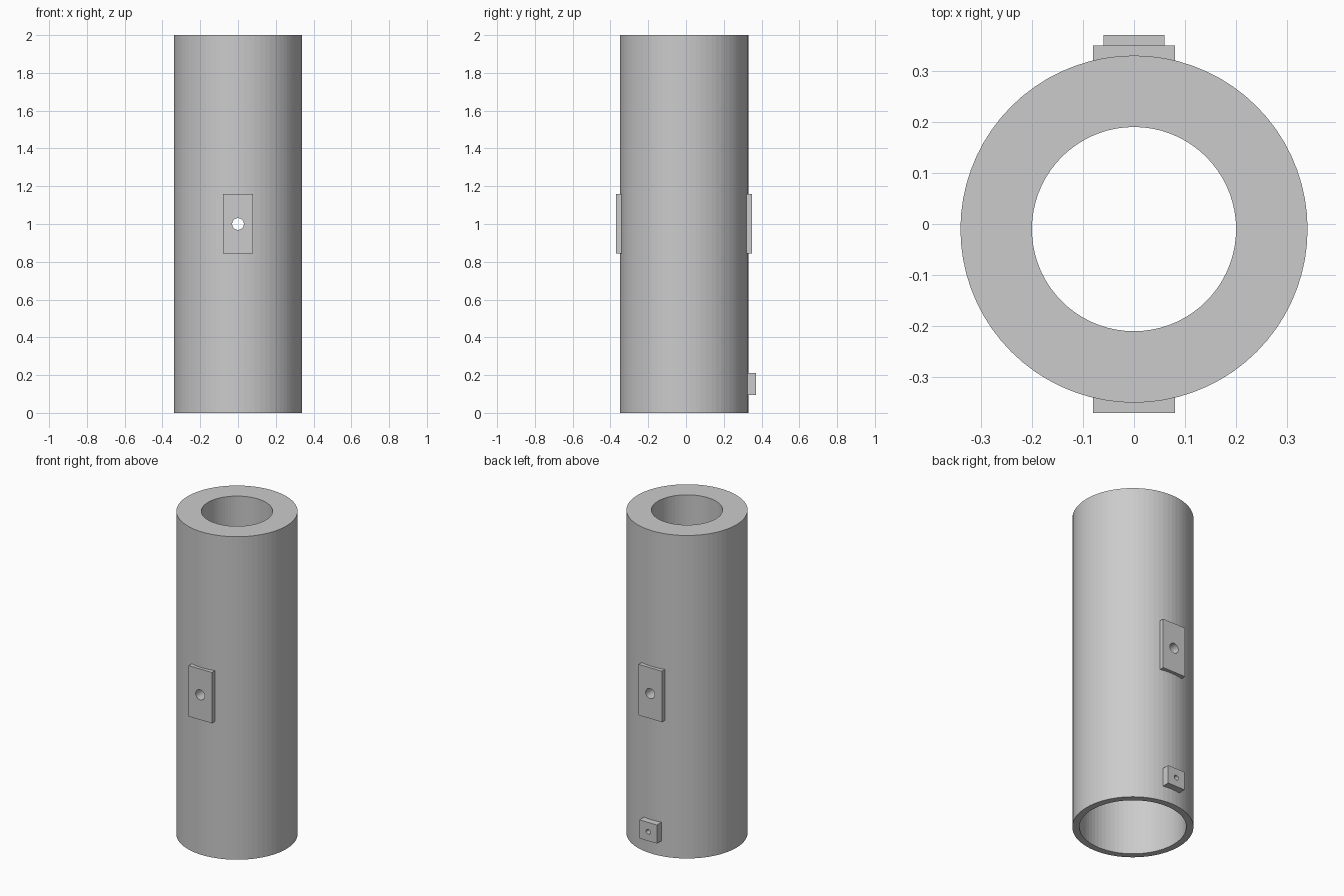
import bpy
import bmesh
from math import cos, sin, tau, pi
from mathutils import Matrix, Vector

cube = bpy.data.objects.get("Cube")
if cube:
    bpy.data.objects.remove(cube, do_unlink=True)

SIDES = 72
AXIS_Y = -0.01

grey = bpy.data.materials.new("plain grey")
grey.use_nodes = True
grey.diffuse_color = (0.6, 0.6, 0.6, 1)
grey.node_tree.nodes["Principled BSDF"].inputs["Base Color"].default_value = (0.6, 0.6, 0.6, 1)


def add_object(name, bm):
    bmesh.ops.recalc_face_normals(bm, faces=bm.faces)
    mesh = bpy.data.meshes.new(name)
    bm.to_mesh(mesh)
    bm.free()
    mesh.materials.append(grey)
    obj = bpy.data.objects.new(name, mesh)
    bpy.context.collection.objects.link(obj)
    return obj


def block(name, half_width, y0, y1, z0, z1):
    bm = bmesh.new()
    size = Matrix.Diagonal((2 * half_width, y1 - y0, z1 - z0, 1))
    place = Matrix.Translation((0, (y0 + y1) / 2, (z0 + z1) / 2))
    bmesh.ops.create_cube(bm, size=1, matrix=place @ size)
    return add_object(name, bm)


def drill(name, radius, y0, y1, z):
    bm = bmesh.new()
    place = Matrix.Translation((0, (y0 + y1) / 2, z)) @ Matrix.Rotation(pi / 2, 4, "X")
    bmesh.ops.create_cone(bm, cap_ends=True, segments=32, radius1=radius,
                          radius2=radius, depth=y1 - y0, matrix=place)
    obj = add_object(name, bm)
    obj.hide_render = True
    obj.hide_viewport = True
    return obj


def cut(obj, cutter):
    mod = obj.modifiers.new("hole", "BOOLEAN")
    mod.operation = "DIFFERENCE"
    mod.solver = "EXACT"
    mod.object = cutter


# Tube: closed wall section turned about the axis, wide socket below, narrow bore above
section = [(0.34, 0), (0.34, 2), (0.20, 2), (0.20, 0.6), (0.30, 0.6), (0.30, 0)]
bm = bmesh.new()
rings = [[bm.verts.new((r * cos(tau * i / SIDES), AXIS_Y + r * sin(tau * i / SIDES), z))
          for i in range(SIDES)] for r, z in section]
for a, b in zip(rings, rings[1:] + rings[:1]):
    for i in range(SIDES):
        j = (i + 1) % SIDES
        bm.faces.new((a[i], a[j], b[j], b[i]))
tube = add_object("tube", bm)

# Mounting pads at mid height and the small boss low on the back
front_pad = block("front_pad", 0.08, -0.37, -0.325, 0.845, 1.16)
back_pad = block("back_pad", 0.08, 0.305, 0.35, 0.845, 1.16)
screw_boss = block("screw_boss", 0.06, 0.305, 0.37, 0.095, 0.21)

# Pin hole right through, screw hole through the back wall only
pin_cutter = drill("pin_hole_cutter", 0.031, -0.6, 0.6, 1.0)
screw_cutter = drill("screw_hole_cutter", 0.015, 0.1, 0.6, 0.152)
for part in (tube, front_pad, back_pad):
    cut(part, pin_cutter)
for part in (tube, screw_boss):
    cut(part, screw_cutter)
